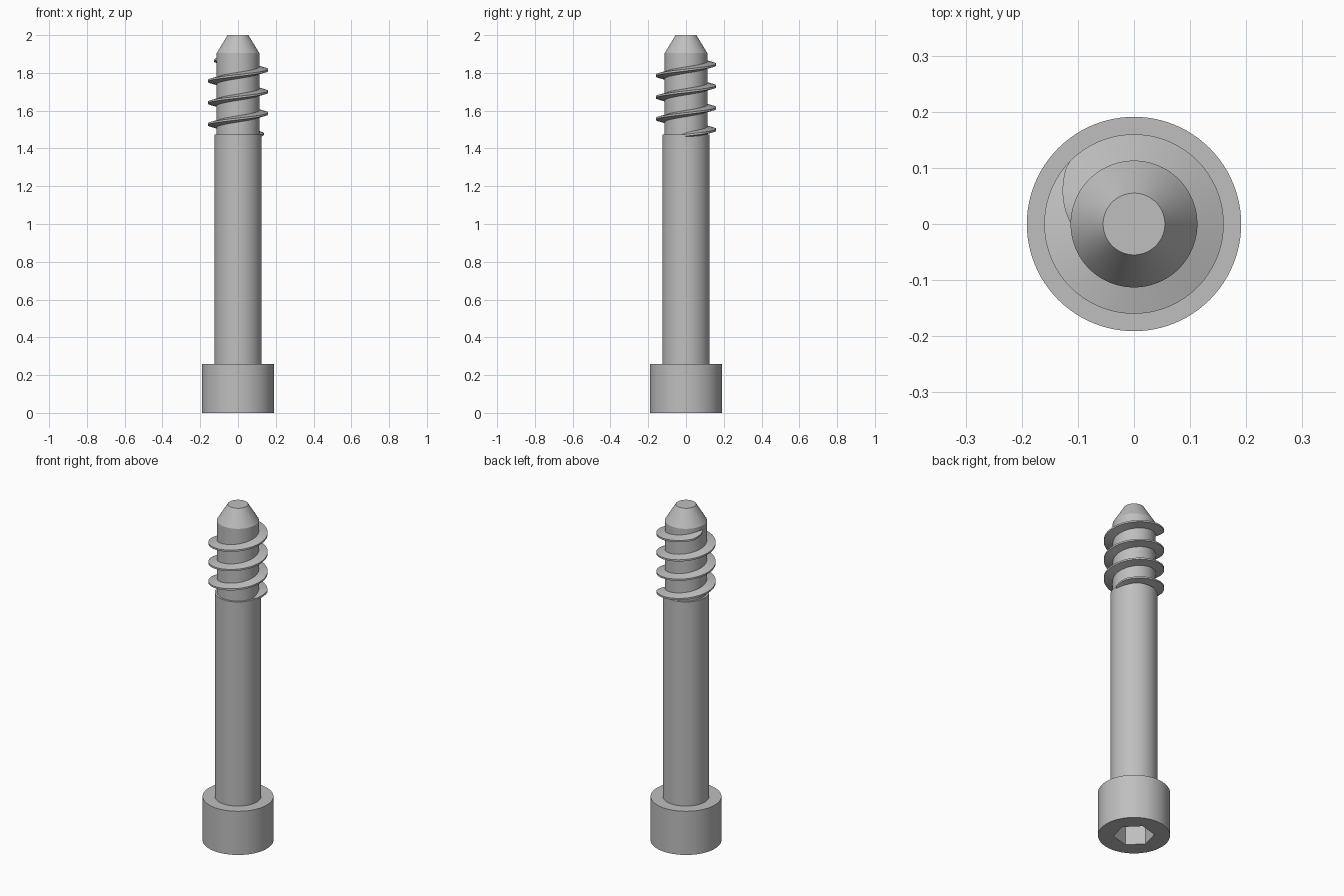
import bpy
import bmesh
from math import sin, cos, pi, radians

SEGS = 96
cube = bpy.data.objects.get("Cube")
if cube:
    bpy.data.objects.remove(cube, do_unlink=True)

steel = bpy.data.materials.new("grey steel")
steel.use_nodes = True
GREY = (0.52, 0.52, 0.52, 1)
steel.diffuse_color = GREY
steel.node_tree.nodes["Principled BSDF"].inputs["Base Color"].default_value = GREY


def loft(name, rings, closed=True):
    """Skin a list of point rings, cap both ends and shade by angle."""
    bm = bmesh.new()
    loops = [[bm.verts.new(p) for p in ring] for ring in rings]
    for a, b in zip(loops, loops[1:]):
        n = len(a)
        for i in range(n):
            j = (i + 1) % n
            bm.faces.new((a[i], a[j], b[j], b[i]))
    bm.faces.new(loops[0][::-1])
    bm.faces.new(loops[-1])
    bmesh.ops.recalc_face_normals(bm, faces=bm.faces)
    mesh = bpy.data.meshes.new(name)
    bm.to_mesh(mesh)
    bm.free()
    mesh.materials.append(steel)
    obj = bpy.data.objects.new(name, mesh)
    bpy.context.collection.objects.link(obj)
    bpy.ops.object.select_all(action='DESELECT')
    obj.select_set(True)
    bpy.context.view_layer.objects.active = obj
    bpy.ops.object.shade_smooth_by_angle(angle=radians(30))
    return obj


def circle(r, z):
    return [(r * cos(2 * pi * i / SEGS), r * sin(2 * pi * i / SEGS), z)
            for i in range(SEGS)]


def hexagon(apothem, z, corner=15):
    """Hexagonal ring sampled at the same angles as the circles."""
    ring = []
    for i in range(SEGS):
        deg = 360 * i / SEGS
        r = apothem / cos(radians((deg - corner) % 60 - 30))
        ring.append((r * cos(radians(deg)), r * sin(radians(deg)), z))
    return ring


# Cylindrical head with a hexagonal socket in its underside
loft("head", [hexagon(0.094, 0.13), hexagon(0.094, 0),
              circle(0.191, 0), circle(0.191, 0.26)])

# Plain shank
loft("shank", [circle(0.125, 0.25), circle(0.125, 1.475)])

# Threaded core with a blunt conical tip
loft("core_and_tip", [circle(0.113, 1.46), circle(0.113, 1.905),
                      circle(0.055, 2)])

# Helical thread, fading into the core at both ends
PITCH, START, END = 0.115, -15, 1260
sections = []
for deg in range(START, END + 1, 5):
    fade = min(1, (deg - START) / 50, (END - deg) / 42)
    crest = 0.112 + 0.048 * fade
    z = 1.47 + PITCH * deg / 360
    a = radians(deg)
    sections.append([(r * cos(a), r * sin(a), z + dz) for r, dz in
                     ((0.1, -0.02), (crest, -0.005), (crest, 0.005), (0.1, 0.02))])
loft("thread", sections)
